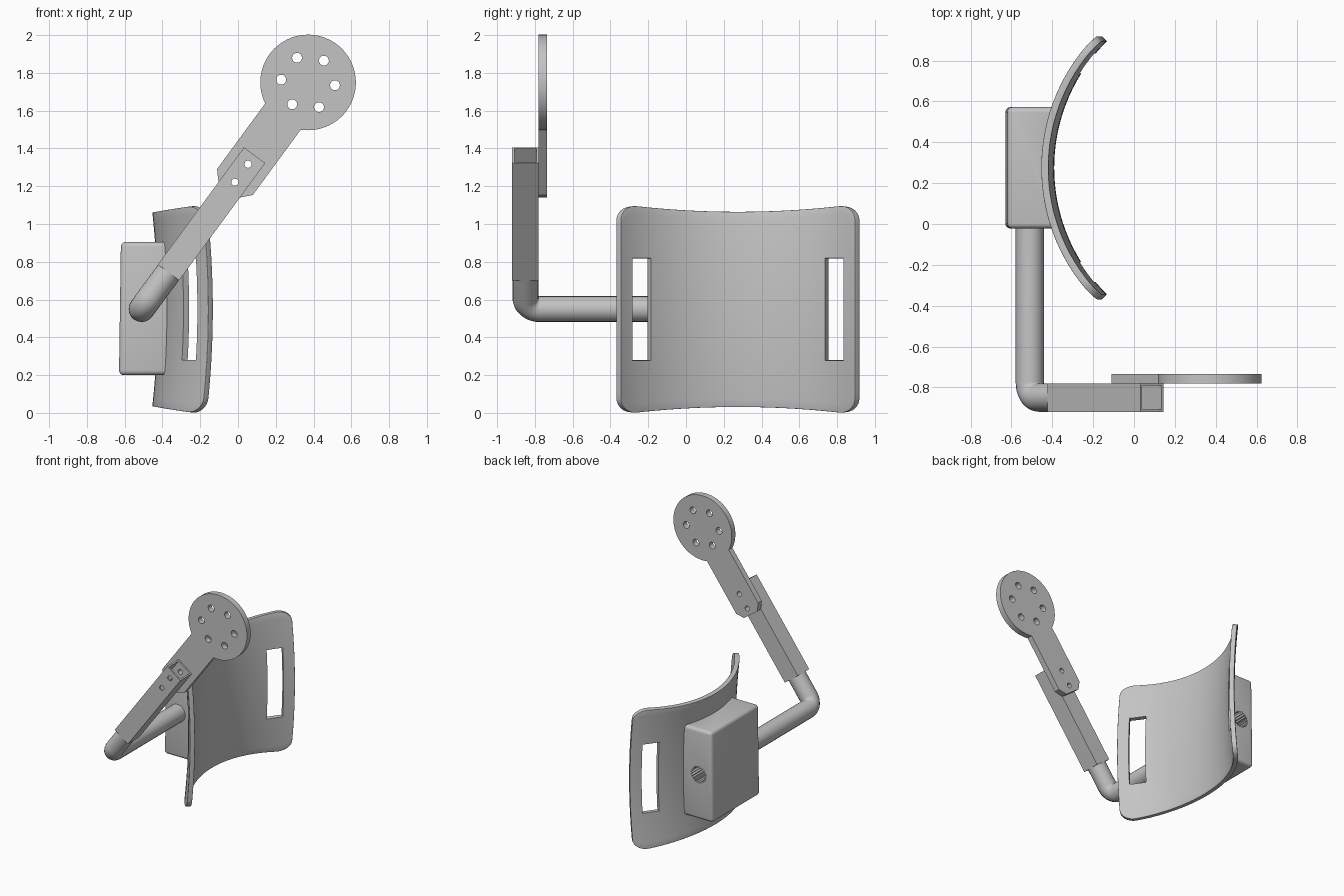
import bpy, bmesh, math
from mathutils import Matrix, Vector

cube = bpy.data.objects.get("Cube")
if cube:
    bpy.data.objects.remove(cube, do_unlink=True)

grey = bpy.data.materials.new("matte grey")
grey.use_nodes = True
GREY = (0.55, 0.55, 0.55, 1)
grey.diffuse_color = GREY
next(n for n in grey.node_tree.nodes if n.type == 'BSDF_PRINCIPLED').inputs["Base Color"].default_value = GREY

CY, CZ = 0.275, 0.548          # centre of the cuff in y and z
R, HALF_W, THICK = 0.89, 0.632, 0.035
ROD_X, ROD_R = -0.51, 0.07
TILT = math.atan2(0.592, 0.806)
# Arm frame: local z runs up the tilted arm, local y stays depth
ARM = Matrix.Translation((ROD_X, -0.85, 0.55)) @ Matrix.Rotation(TILT, 4, 'Y')


def activate(ob):
    bpy.ops.object.select_all(action='DESELECT')
    ob.select_set(True)
    bpy.context.view_layer.objects.active = ob


def make(name, bm, matrix=None):
    bmesh.ops.recalc_face_normals(bm, faces=bm.faces)
    if matrix:
        bm.transform(matrix)
    mesh = bpy.data.meshes.new(name)
    bm.to_mesh(mesh)
    bm.free()
    ob = bpy.data.objects.new(name, mesh)
    bpy.context.collection.objects.link(ob)
    mesh.materials.append(grey)
    return ob


def smooth(ob, angle=35):
    activate(ob)
    bpy.ops.object.shade_smooth_by_angle(angle=math.radians(angle))


def prism(points, vec, matrix=None, name="cutter"):
    """Extrude a closed outline along a vector."""
    bm = bmesh.new()
    face = bm.faces.new([bm.verts.new(p) for p in points])
    ext = bmesh.ops.extrude_face_region(bm, geom=[face], use_keep_orig=True)
    bmesh.ops.translate(bm, vec=vec, verts=[g for g in ext["geom"] if isinstance(g, bmesh.types.BMVert)])
    return make(name, bm, matrix)


def cut(ob, cutter):
    mod = ob.modifiers.new("cut", 'BOOLEAN')
    mod.object, mod.operation, mod.solver = cutter, 'DIFFERENCE', 'EXACT'
    activate(ob)
    bpy.ops.object.modifier_apply(modifier=mod.name)
    bpy.data.objects.remove(cutter, do_unlink=True)


def ring(cx, y, cz, r, n=24):
    return [(cx + r * math.cos(2 * math.pi * i / n), y, cz + r * math.sin(2 * math.pi * i / n)) for i in range(n)]


# Cuff: saddle-shaped curved sheet with rounded corners and two strap slots
def sag(u):
    return R - math.sqrt(R * R - u * u)


def flare(v):
    return 0.03 * (v / 0.53) ** 2


def half_height(u):
    corner = 0.085
    gap = max(0, corner - (HALF_W - abs(u)))
    return 0.515 + 0.04 * (u / HALF_W) ** 2 - corner + math.sqrt(corner ** 2 - gap ** 2)


def cuff():
    slot_in, slot_out, slot_h, full_h = 0.47, 0.57, 0.27, 0.515
    edge = [HALF_W - 0.085 * (1 - math.cos(math.pi / 2 * i / 8)) for i in range(9)]
    right = sorted(set([slot_in * i / 12 for i in range(1, 13)] + [0.508, slot_out] + edge))
    us = [-u for u in reversed(right)] + [0] + right
    up = [slot_h * i / 5 for i in range(1, 6)] + [slot_h + (full_h - slot_h) * i / 6 for i in range(1, 7)]
    vs = [-v for v in reversed(up)] + [0] + up

    def height(u, v):
        if abs(v) <= slot_h:
            return v
        h = half_height(u)
        return math.copysign(slot_h + (abs(v) - slot_h) * (h - slot_h) / (full_h - slot_h), v)

    bm = bmesh.new()
    grid = []
    for u in us:
        col = [height(u, v) for v in vs]
        grid.append([bm.verts.new((sag(u) - flare(v), u, v)) for v in col])
    for i in range(len(us) - 1):
        for j in range(len(vs) - 1):
            mu, mv = abs(us[i] + us[i + 1]) / 2, abs(vs[j] + vs[j + 1]) / 2
            if not (slot_in < mu < slot_out and mv < slot_h):
                bm.faces.new((grid[i][j], grid[i + 1][j], grid[i + 1][j + 1], grid[i][j + 1]))
    bmesh.ops.delete(bm, geom=[v for v in bm.verts if not v.link_faces], context='VERTS')
    # Thicken both ways along the sheet normal
    old = list(bm.verts)
    rim = {v for v in old if v.is_boundary and not (abs(v.co.y) < slot_out + 0.001 and abs(v.co.z) < slot_h + 0.001)}
    rim_keys = {tuple(round(c, 5) for c in v.co) for v in rim}
    ext = bmesh.ops.extrude_face_region(bm, geom=list(bm.faces), use_keep_orig=True)
    new = [g for g in ext["geom"] if isinstance(g, bmesh.types.BMVert)]
    rim |= {v for v in new if tuple(round(c, 5) for c in v.co) in rim_keys}
    for verts, side in ((old, 1), (new, -1)):
        for v in verts:
            _, u, w = v.co
            n = Vector((1, -u / math.sqrt(R * R - u * u), 0.06 * w / 0.53 ** 2)).normalized()
            v.co += n * side * THICK / 2
    bmesh.ops.recalc_face_normals(bm, faces=bm.faces)
    sharp = [e for e in bm.edges if len(e.link_faces) == 2 and e.calc_face_angle() > 0.8
             and e.verts[0] in rim and e.verts[1] in rim]
    bmesh.ops.bevel(bm, geom=sharp, offset=0.013, segments=3, profile=0.5, affect='EDGES', clamp_overlap=True)
    smooth(make("cuff", bm, Matrix.Translation((-0.408, CY, CZ))), 40)


cuff()

# Mounting block: back follows the cuff, outer edges rounded
half = 0.297
outline = [(-0.63, CY + half, 0.2), (-0.63, CY - half, 0.2)]
for i in range(17):
    u = -half + 2 * half * i / 16
    outline.append((-0.413 + sag(u), CY + u, 0.2))
block = prism(outline, (0, 0, 0.705), name="mounting_block")
for v in block.data.vertices:
    if v.co.x < -0.6 and v.co.z > 0.5:
        v.co.x += 0.01
bev = block.modifiers.new("round", 'BEVEL')
bev.width, bev.segments, bev.limit_method = 0.025, 4, 'ANGLE'
activate(block)
bpy.ops.object.modifier_apply(modifier=bev.name)
# Toothed socket in the rear end of the block
teeth = 20
socket = []
for i in range(teeth * 2):
    a, r = math.pi * i / teeth, (0.055, 0.066)[i % 2]
    socket.append((ROD_X + r * math.cos(a), 0.35, 0.55 + r * math.sin(a)))
cut(block, prism(socket, (0, 0.4, 0)))
smooth(block, 30)

# Bent rod from the block to the arm
BEND = 0.075
path = [(0, 0.95, 0)]
for i in range(13):
    a = math.pi / 2 * i / 12
    path.append((0, BEND * (1 - math.sin(a)), BEND * (1 - math.cos(a))))
path.append((0, 0, 0.29))
curve = bpy.data.curves.new("bent_rod", 'CURVE')
curve.dimensions = '3D'
curve.bevel_depth, curve.bevel_resolution, curve.use_fill_caps = ROD_R - 0.001, 8, True
spline = curve.splines.new('POLY')
spline.points.add(len(path) - 1)
for pt, co in zip(spline.points, path):
    pt.co = (*(ARM @ Vector(co)), 1)
curve.materials.append(grey)
rod = bpy.data.objects.new("bent_rod", curve)
bpy.context.collection.objects.link(rod)
activate(rod)
bpy.ops.object.convert(target='MESH')
smooth(bpy.context.object, 40)


# Square arm tube, hollow from its upper end
def square(h, z):
    return [(-h, -h, z), (h, -h, z), (h, h, z), (-h, h, z)]


SCREWS = (0.833, 0.951)
tube = prism(square(0.07, 0.24), (0, 0, 0.77), ARM, "arm_tube")
cut(tube, prism(square(0.059, 0.35), (0, 0, 0.8), ARM))
for t in SCREWS:
    cut(tube, prism(ring(0, -0.2, t, 0.019), (0, 0.4, 0), ARM))
smooth(tube, 30)

# Paddle: round head on a chamfered neck, drilled through
HEAD, HEAD_R, NECK, FRONT = 1.488, 0.253, 0.117, 0.07
start = math.asin(NECK / HEAD_R)
outline = [(-NECK, FRONT, 0.835), (-0.07, FRONT, 0.783), (0.07, FRONT, 0.783), (NECK, FRONT, 0.835)]
for i in range(65):
    a = start + (2 * math.pi - 2 * start) * i / 64
    outline.append((HEAD_R * math.sin(a), FRONT, HEAD - HEAD_R * math.cos(a)))
outline[0] = (-NECK, FRONT, 0.833)
paddle = prism(outline, (0, 0.045, 0), ARM, "paddle")
for t in SCREWS:
    cut(paddle, prism(ring(0, -0.2, t, 0.019), (0, 0.4, 0), ARM))
for k in range(6):
    a = math.radians(60 * k - 6) + TILT
    hole = ring(0.143 * math.cos(a), 0, HEAD + 0.143 * math.sin(a), 0.026)
    cut(paddle, prism(hole, (0, 0.3, 0), ARM))
smooth(paddle, 30)
